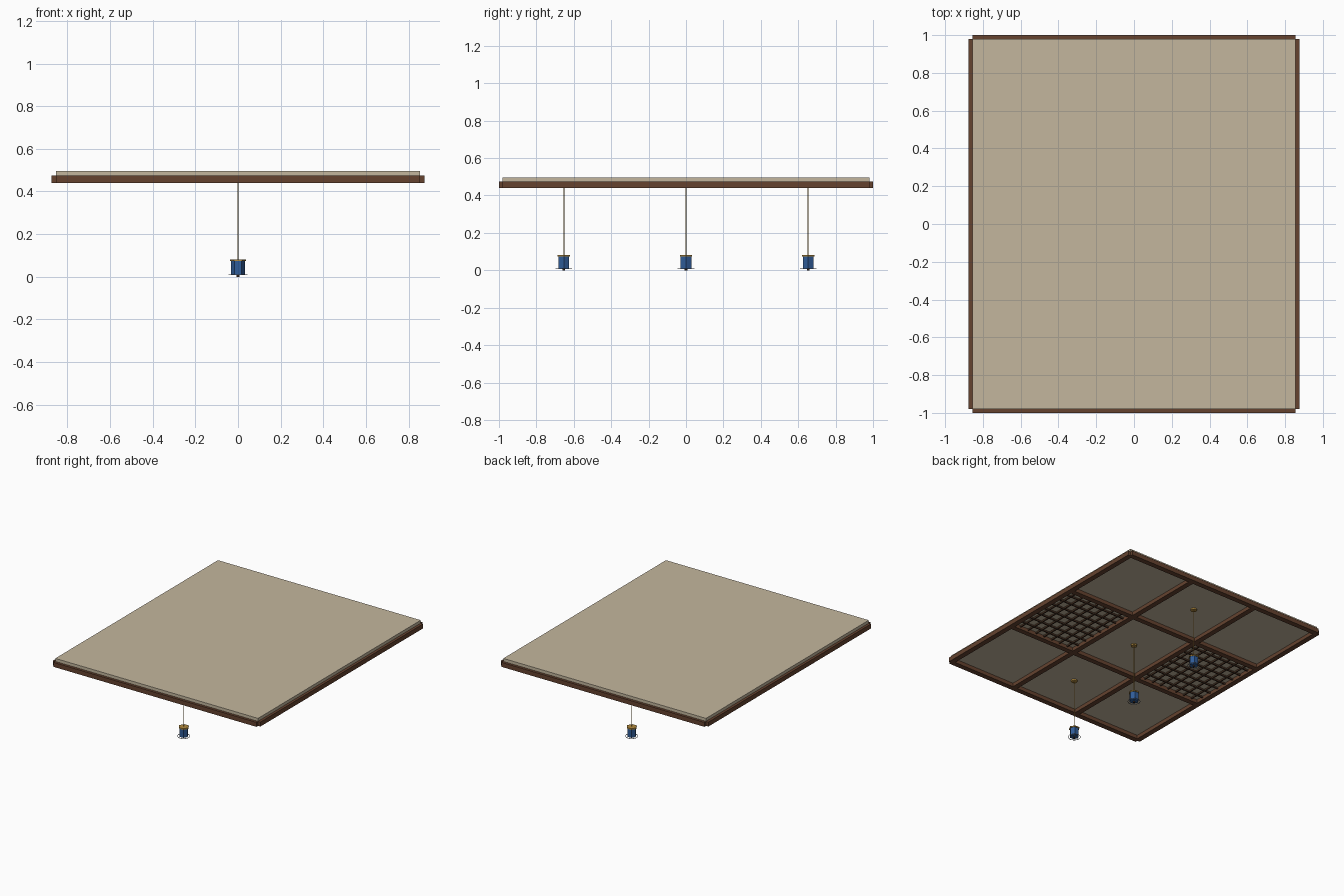
import bpy
import math

if "Cube" in bpy.data.objects:
    bpy.data.objects.remove(bpy.data.objects["Cube"])


def material(name, colour):
    mat = bpy.data.materials.new(name)
    mat.use_nodes = True
    mat.diffuse_color = (*colour, 1)
    mat.node_tree.nodes["Principled BSDF"].inputs["Base Color"].default_value = (*colour, 1)
    return mat


PLASTER = material("beige plaster", (0.55, 0.47, 0.34))
WOOD = material("brown wood", (0.13, 0.055, 0.028))
DARK = material("dark lattice wood", (0.06, 0.03, 0.016))
BLUE = material("blue lantern", (0.03, 0.11, 0.32))
GOLD = material("gold metal", (0.45, 0.26, 0.05))
GREY = material("grey ring metal", (0.28, 0.3, 0.33))


def box(name, centre, size, mat):
    bpy.ops.mesh.primitive_cube_add(size=1, location=centre)
    obj = bpy.context.object
    obj.name = name
    obj.scale = size
    obj.data.materials.append(mat)
    return obj


def prism(name, x, y, low, high, radius, sides, mat):
    bpy.ops.mesh.primitive_cylinder_add(vertices=sides, radius=radius, depth=high - low,
                                        location=(x, y, (low + high) / 2),
                                        rotation=(0, 0, math.pi / 6))
    obj = bpy.context.object
    obj.name = name
    obj.data.materials.append(mat)
    if sides > 8:
        bpy.ops.object.shade_smooth_by_angle()
    return obj


HALF_X, HALF_Y = 0.855, 0.98
BAY_X, BAY_Y = HALF_X * 2 / 3, HALF_Y * 2 / 3
BEAM, BEAM_LOW, BEAM_HIGH, SOFFIT, TOP = 0.04, 0.44, 0.474, 0.468, 0.497

# Ceiling slab
box("ceiling_slab", (0, 0, (SOFFIT + TOP) / 2), (HALF_X * 2, HALF_Y * 2, TOP - SOFFIT), PLASTER)

# Beams along both directions, the outer ones straddling the slab edges
mid, height = (BEAM_LOW + BEAM_HIGH) / 2, BEAM_HIGH - BEAM_LOW
for i in range(4):
    box("long_beam", ((i - 1.5) * BAY_X, 0, mid), (BEAM, HALF_Y * 2, height), WOOD)
    box("cross_beam", (0, (i - 1.5) * BAY_Y, mid), (HALF_X * 2, BEAM, height), WOOD)

# Lattice in the middle bay on each side
BARS = 8
for side in (-1, 1):
    for i in range(1, BARS):
        step = i / BARS - 0.5
        box("lattice_bar_long", (side * BAY_X + step * BAY_X, 0, 0.461),
            (0.009, BAY_Y - BEAM, 0.012), DARK)
        box("lattice_bar_cross", (side * BAY_X, step * BAY_Y, 0.461),
            (BAY_X - BEAM, 0.009, 0.012), DARK)

# Hanging lanterns down the centre line
for row in (-1, 0, 1):
    y = row * BAY_Y
    prism("ceiling_rose", 0, y, 0.457, SOFFIT, 0.022, 16, GOLD)
    prism("lantern_cord", 0, y, 0.08, 0.46, 0.003, 8, GOLD)
    prism("lantern_cap", 0, y, 0.073, 0.082, 0.038, 6, GOLD)
    prism("lantern_body", 0, y, 0.01, 0.073, 0.033, 6, BLUE)
    prism("lantern_finial", 0, y, 0, 0.01, 0.007, 12, DARK)
    bpy.ops.mesh.primitive_torus_add(major_radius=0.043, minor_radius=0.002,
                                     major_segments=32, minor_segments=6,
                                     location=(0, y, 0.009))
    ring = bpy.context.object
    ring.name = "lantern_ring"
    ring.data.materials.append(GREY)
    bpy.ops.object.shade_smooth_by_angle()
